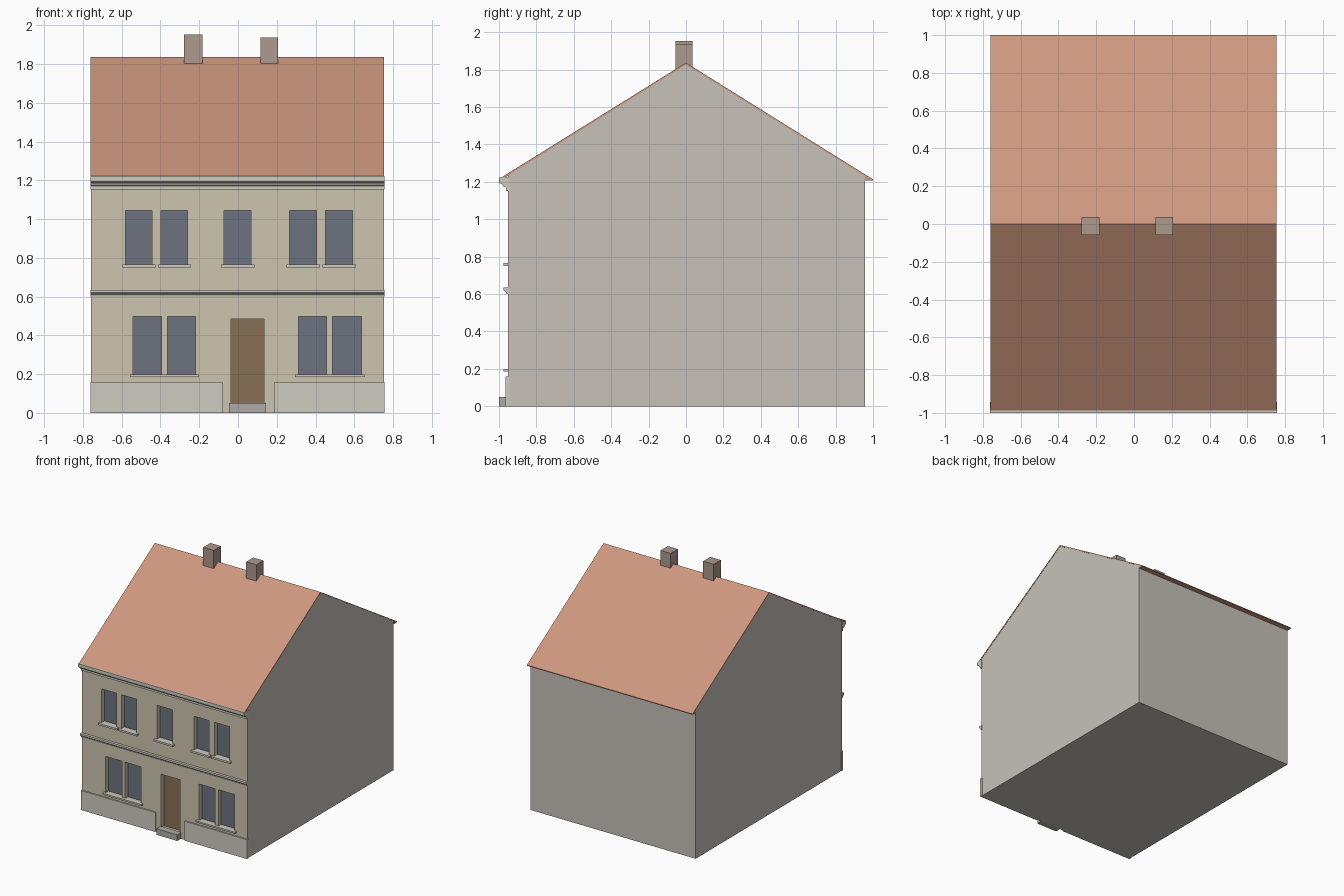
import bpy, bmesh

if "Cube" in bpy.data.objects:
    bpy.data.objects.remove(bpy.data.objects["Cube"])


def material(name, rgb):
    m = bpy.data.materials.new(name)
    m.diffuse_color = (*rgb, 1)
    m.use_nodes = True
    m.node_tree.nodes["Principled BSDF"].inputs["Base Color"].default_value = m.diffuse_color
    return m


CREAM = material("cream_render", (0.62, 0.56, 0.43))
SIDE = material("grey_render", (0.57, 0.54, 0.49))
STONE = material("pale_stone", (0.62, 0.60, 0.53))
STEP = material("step_stone", (0.42, 0.41, 0.38))
TILE = material("clay_tile", (0.62, 0.31, 0.21))
BRICK = material("chimney_brick", (0.42, 0.32, 0.27))
GLASS = material("window_glass", (0.15, 0.17, 0.21))
WOOD = material("door_wood", (0.25, 0.16, 0.09))


def finish(name, bm, mat=None):
    bmesh.ops.recalc_face_normals(bm, faces=bm.faces)
    me = bpy.data.meshes.new(name)
    bm.to_mesh(me)
    bm.free()
    ob = bpy.data.objects.new(name, me)
    bpy.context.collection.objects.link(ob)
    if mat:
        me.materials.append(mat)
    return ob


def add_box(bm, x, y, z):
    vs = bmesh.ops.create_cube(bm, size=1)["verts"]
    for v in vs:
        v.co = [a + (b - a) * (c + 0.5) for (a, b), c in zip((x, y, z), v.co)]


def box(name, x, y, z, mat):
    bm = bmesh.new()
    add_box(bm, x, y, z)
    return finish(name, bm, mat)


def prism(name, profile, x0, x1, mat):
    """Extrude a (y, z) profile along x."""
    bm = bmesh.new()
    f = bm.faces.new([bm.verts.new((x0, y, z)) for y, z in profile])
    new = bmesh.ops.extrude_face_region(bm, geom=[f])["geom"]
    bmesh.ops.translate(bm, vec=(x1 - x0, 0, 0),
                        verts=[v for v in new if isinstance(v, bmesh.types.BMVert)])
    return finish(name, bm, mat)


FRONT, BACK = -0.953, 0.957
X0, X1 = -0.758, 0.752
RECESS = 0.04

# openings: (name, x range, z range, material)
upper = [(-0.58, -0.443), (-0.397, -0.26), (-0.072, 0.067), (0.265, 0.404), (0.452, 0.59)]
lower = [(-0.542, -0.395), (-0.365, -0.218), (0.313, 0.457), (0.488, 0.637)]
openings = [("upper_window", x, (0.76, 1.044), GLASS) for x in upper]
openings += [("lower_window", x, (0.196, 0.496), GLASS) for x in lower]
openings += [("door", (-0.035, 0.135), (0.045, 0.485), WOOD)]

# house body with gables
body = prism("house_walls", [(FRONT, 0), (BACK, 0), (BACK, 1.23), (0, 1.827), (FRONT, 1.235)],
             X0, X1, SIDE)
body.data.materials.append(CREAM)

# cut the window and door recesses
bm = bmesh.new()
for _, x, z, _m in openings:
    add_box(bm, x, (FRONT - 0.1, FRONT + RECESS), z)
cutter = finish("opening_cutter", bm)
cutter.hide_render = True
mod = body.modifiers.new("openings", "BOOLEAN")
mod.operation = "DIFFERENCE"
mod.solver = "EXACT"
mod.object = cutter
bpy.context.view_layer.objects.active = body
bpy.ops.object.modifier_apply(modifier=mod.name)
bpy.data.objects.remove(cutter)
for p in body.data.polygons:
    p.material_index = 1 if p.center.y < -0.85 else 0

# panes and door leaf at the back of each recess
for name, x, z, mat in openings:
    box(name, x, (FRONT + RECESS - 0.003, FRONT + RECESS + 0.01), z, mat)

# window sills
for a, b in upper:
    box("upper_sill", (a - 0.016, b + 0.018), (-0.975, FRONT + RECESS), (0.75, 0.765), STONE)
for a, b in [(-0.557, -0.2), (0.295, 0.655)]:
    box("lower_sill", (a, b), (-0.975, FRONT + 0.01), (0.185, 0.198), STONE)

# plinth on both sides of the door, and the door step
for a, b in [(-0.762, -0.08), (0.185, 0.757)]:
    box("plinth", (a, b), (-0.964, FRONT + 0.01), (0, 0.16), STONE)
box("door_step", (-0.046, 0.145), (-1.0, FRONT + 0.01), (0, 0.05), STEP)

# moulded string course and cornice
prism("string_course", [(-0.945, 0.6), (-0.96, 0.6), (-0.964, 0.612), (-0.975, 0.62),
                        (-0.975, 0.635), (-0.945, 0.635)], -0.762, 0.757, STONE)
prism("cornice", [(-0.945, 1.152), (-0.962, 1.152), (-0.962, 1.17), (-0.975, 1.174),
                  (-0.982, 1.186), (-1.0, 1.194), (-1.0, 1.222), (-0.945, 1.222)],
      -0.762, 0.757, STONE)

# roof with a boxed rear eave
prism("roof", [(-0.988, 1.223), (0, 1.837), (1.0, 1.213), (1.0, 1.206), (BACK, 1.206),
               (BACK, 1.23), (0, 1.827), (-0.97, 1.222)], X0 - 0.002, X1 + 0.002, TILE)

# chimneys on the ridge
for x, top in [((-0.278, -0.182), 1.952), ((0.115, 0.207), 1.937)]:
    box("chimney", x, (-0.057, 0.036), (1.79, top), BRICK)
